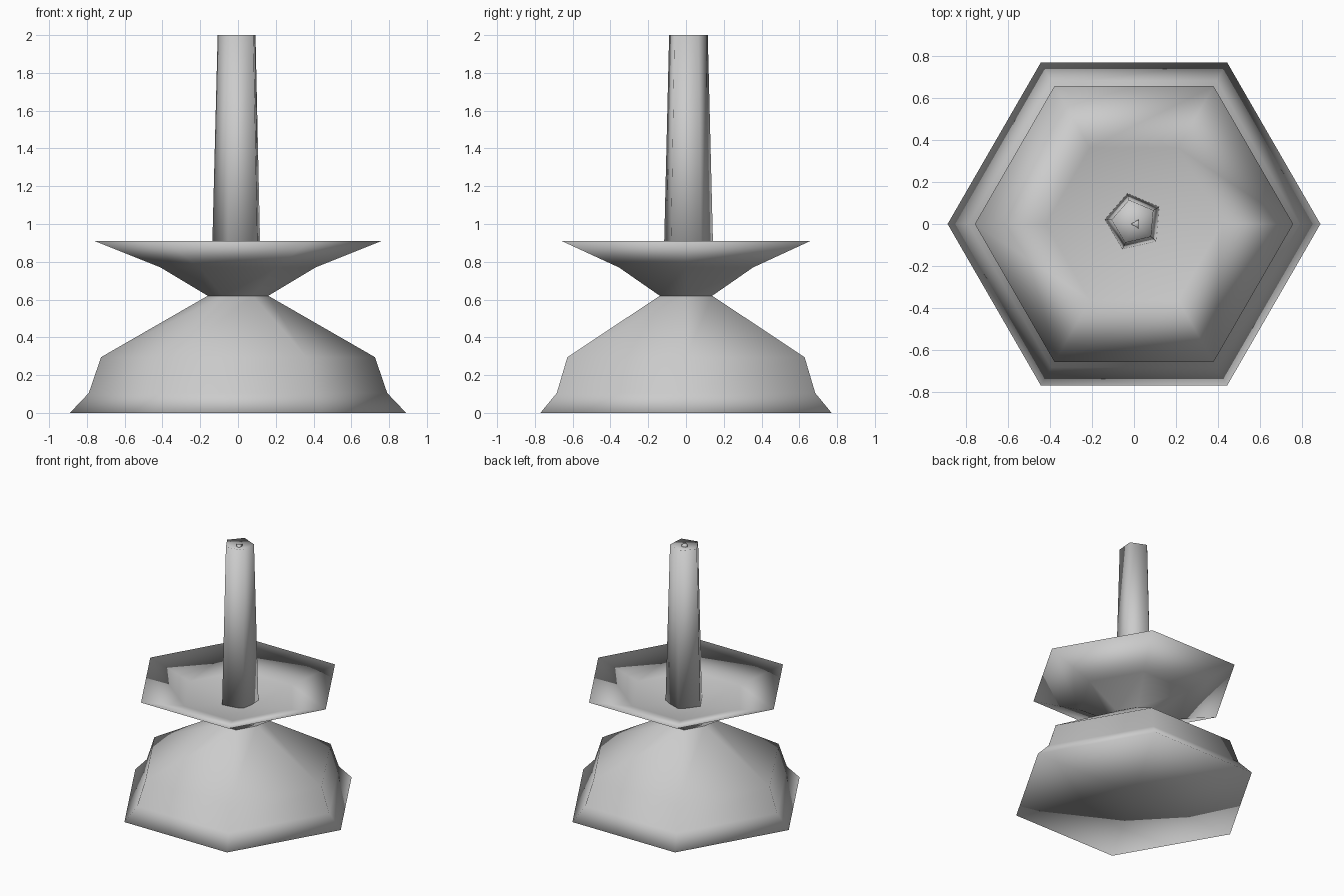
import bpy, bmesh, math

if "Cube" in bpy.data.objects:
    bpy.data.objects.remove(bpy.data.objects["Cube"])

grey = bpy.data.materials.new("plain_grey")
grey.diffuse_color = (0.6, 0.6, 0.6, 1)
grey.use_nodes = True
grey.node_tree.nodes["Principled BSDF"].inputs["Base Color"].default_value = grey.diffuse_color


def lathe(name, profile, sides, turn=0.0, centre=(0, 0)):
    """Revolve (radius, z) points; a zero radius closes the shape at a point."""
    bm = bmesh.new()
    rings = []
    for r, z in profile:
        if r == 0:
            rings.append([bm.verts.new((centre[0], centre[1], z))] * sides)
        else:
            rings.append([bm.verts.new((
                centre[0] + r * math.cos(turn + math.tau * i / sides),
                centre[1] + r * math.sin(turn + math.tau * i / sides), z))
                for i in range(sides)])
    for a, b in zip(rings, rings[1:]):
        for i in range(sides):
            j = (i + 1) % sides
            corners = list(dict.fromkeys((a[i], a[j], b[j], b[i])))
            bm.faces.new(corners).smooth = True
    bmesh.ops.recalc_face_normals(bm, faces=bm.faces)
    mesh = bpy.data.meshes.new(name)
    bm.to_mesh(mesh)
    bm.free()
    mesh.materials.append(grey)
    obj = bpy.data.objects.new(name, mesh)
    bpy.context.collection.objects.link(obj)
    return obj


# Flared foot with a flat underside
lathe("base", [(0, 0), (0.89, 0), (0.79, 0.105), (0.725, 0.295), (0.16, 0.62)], 6)

# Drip dish with a thin rim and a shallow floor
lathe("dish", [(0.16, 0.62), (0.41, 0.77), (0.76, 0.91), (0.42, 0.815), (0, 0.755)], 6)

# Tapered candle with a slightly hollow top
lathe("candle", [(0, 0.74), (0.14, 0.76), (0.108, 2.0), (0, 1.98)], 5,
      math.radians(31), (0, 0.01))

# Short wick
lathe("wick", [(0, 1.96), (0.025, 1.965), (0.025, 2.0), (0, 2.0)], 3,
      math.radians(60), (0.01, 0))
